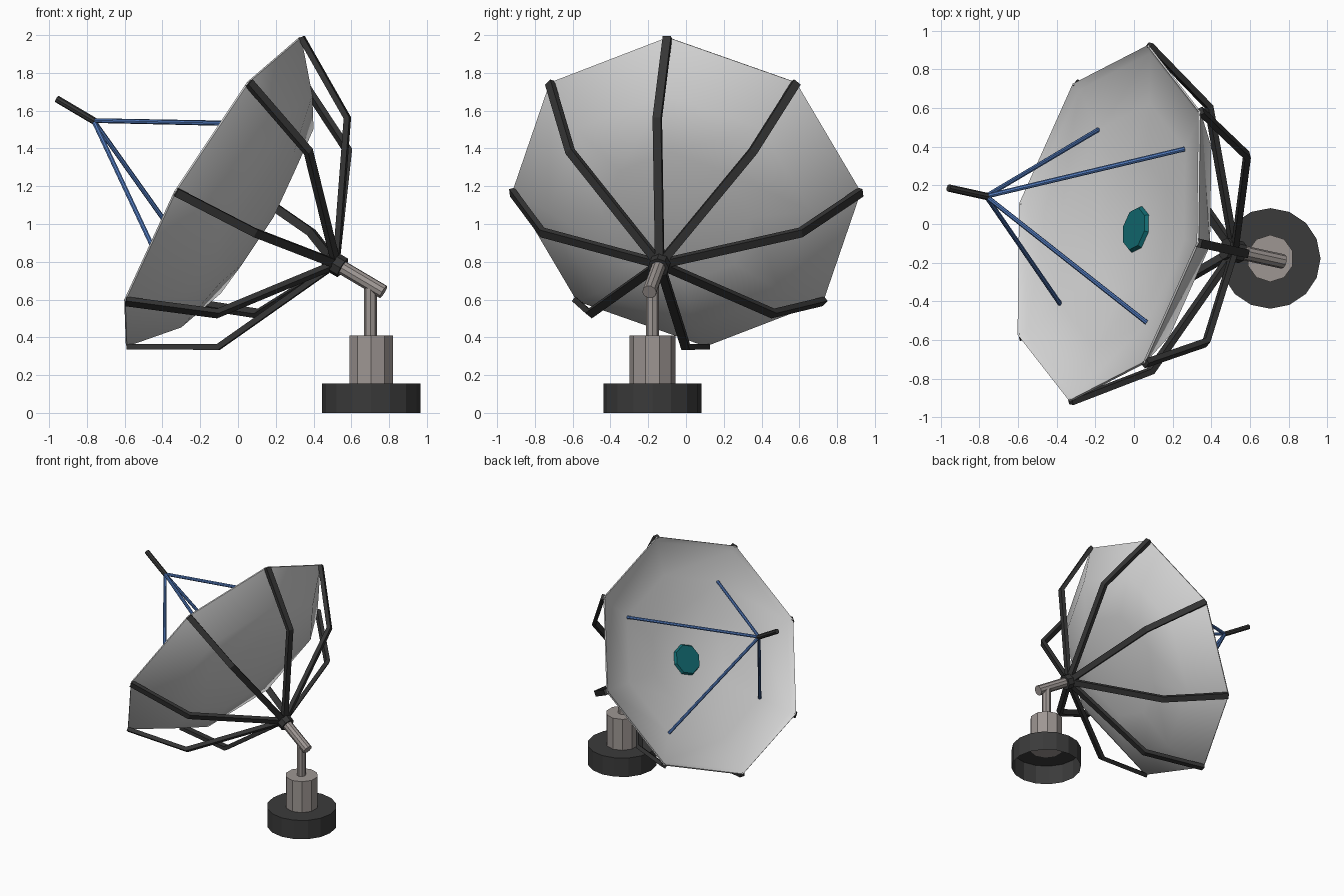
import bpy, bmesh, math
from mathutils import Matrix, Vector

if "Cube" in bpy.data.objects:
    bpy.data.objects.remove(bpy.data.objects["Cube"])


def material(name, col):
    m = bpy.data.materials.new(name)
    m.diffuse_color = (*col, 1)
    m.use_nodes = True
    m.node_tree.nodes["Principled BSDF"].inputs["Base Color"].default_value = m.diffuse_color
    return m


WHITE = material("dish light grey", (0.68, 0.68, 0.68))
DARK = material("dark grey", (0.035, 0.035, 0.035))
BASE = material("base charcoal", (0.043, 0.043, 0.043))
METAL = material("warm grey metal", (0.34, 0.305, 0.29))
BLUE = material("strut blue", (0.085, 0.2, 0.52))
TEAL = material("teal", (0.006, 0.15, 0.17))

# Dish frame: local z is the pointing axis, local x is up along the rim
AZ, EL = math.radians(12.4), math.radians(30)
D = Vector((-math.cos(EL) * math.cos(AZ), math.cos(EL) * math.sin(AZ), math.sin(EL)))
V = Vector((math.sin(AZ), math.cos(AZ), 0))
U = V.cross(D)
FRAME = Matrix.Translation((-0.135, 0.005, 1.175)) @ Matrix((U, V, D)).transposed().to_4x4()
IDENT = Matrix.Identity(4)


def finish(name, bm, mat, matrix=IDENT, recalc=True):
    if recalc:
        bmesh.ops.recalc_face_normals(bm, faces=bm.faces[:])
    me = bpy.data.meshes.new(name)
    bm.to_mesh(me)
    bm.free()
    me.materials.append(mat)
    ob = bpy.data.objects.new(name, me)
    ob.matrix_world = matrix
    bpy.context.collection.objects.link(ob)
    return ob


def rod(name, a, b, r1, r2, sides, mat, matrix=IDENT, phase=0.0):
    """Capped cylinder or frustum from a to b."""
    a, b = Vector(a), Vector(b)
    axis = b - a
    rot = Matrix.Rotation(phase, 4, 'Z')
    if axis.normalized().z < 0.9999:
        rot = axis.to_track_quat('Z', 'Y').to_matrix().to_4x4() @ rot
    bm = bmesh.new()
    bmesh.ops.create_cone(bm, cap_ends=True, segments=sides, radius1=r1, radius2=r2,
                          depth=axis.length,
                          matrix=Matrix.Translation((a + b) / 2) @ rot)
    return finish(name, bm, mat, matrix)


def lathe(name, profile, sides, mat, matrix):
    """Revolve (radius, height) points; points at radius 0 become poles."""
    bm = bmesh.new()
    rings = []
    for r, z in profile:
        n = sides if r > 0 else 1
        rings.append([bm.verts.new((r * math.cos(math.tau * i / sides),
                                    r * math.sin(math.tau * i / sides), z)) for i in range(n)])
    for p, q in zip(rings, rings[1:]):
        for i in range(sides):
            j = (i + 1) % sides
            vs = [p[i % len(p)], p[j % len(p)], q[j % len(q)], q[i % len(q)]]
            bm.faces.new(list(dict.fromkeys(vs)))
    return finish(name, bm, mat, matrix)


# Dish: deep back shell, rim lip and shallower front bowl
dish = lathe("dish", [(0, -0.31), (0.4, -0.28), (0.71, -0.215), (0.945, -0.01), (0.94, 0),
                      (0.905, -0.03), (0.65, -0.09), (0.35, -0.155), (0, -0.19)],
             8, WHITE, FRAME)
bpy.ops.object.select_all(action='DESELECT')
dish.select_set(True)
bpy.context.view_layer.objects.active = dish
bpy.ops.object.shade_smooth_by_angle(angle=math.radians(40))

# Teal plate in the middle of the bowl
rod("centre_plate", (0, 0, -0.2), (0, 0, -0.158), 0.135, 0.112, 8, TEAL, FRAME)

# Bent back ribs: rectangular bars from hub to elbow to rim
PATH = [Vector((0.03, -0.76)), Vector((0.70, -0.44)), Vector((0.945, -0.012))]
WIDTH, THICK = 0.045, 0.03
d1, d2 = (PATH[1] - PATH[0]).normalized(), (PATH[2] - PATH[1]).normalized()
mid = (d1 + d2).normalized()
tangents = [(d1, 1), (mid, 1 / mid.dot(d1)), (d2, 1)]
for k in range(8):
    bm = bmesh.new()
    loops = []
    for p, (t, s) in zip(PATH, tangents):
        n = Vector((-t.y, t.x)) * THICK / 2 * s
        loops.append([bm.verts.new((p.x + sn * n.x, sw * WIDTH / 2, p.y + sn * n.y))
                      for sn, sw in ((1, 1), (1, -1), (-1, -1), (-1, 1))])
    for p, q in zip(loops, loops[1:]):
        for i in range(4):
            j = (i + 1) % 4
            bm.faces.new((p[i], p[j], q[j], q[i]))
    bm.faces.new(loops[0])
    bm.faces.new(loops[-1])
    finish(f"back_rib_{k + 1}", bm, DARK, FRAME @ Matrix.Rotation(math.tau * k / 8, 4, 'Z'))

# Feed horn and its four struts
rod("feed", (0, 0, 0.735), (0, 0, 0.975), 0.019, 0.019, 8, DARK, FRAME)
for k in range(4):
    a = math.radians(45 + 90 * k)
    rod(f"feed_strut_{k + 1}", (0.65 * math.cos(a), 0.65 * math.sin(a), -0.088), (0, 0, 0.745),
        0.0125, 0.0125, 8, BLUE, FRAME)

# Hub and boom behind the dish
rod("hub", (0, 0, -0.815), (0, 0, -0.715), 0.057, 0.057, 8, DARK, FRAME)
rod("boom", (0, 0, -1.07), (0, 0, -0.8), 0.038, 0.038, 10, METAL, FRAME)

# Pedestal
PX, PY = 0.705, -0.178
rod("post", (PX - 0.003, PY, 0.40), (PX - 0.003, PY, 0.68), 0.034, 0.034, 8, METAL)
rod("column", (PX, PY, 0.15), (PX, PY, 0.41), 0.122, 0.122, 10, METAL)

# Base drum, open underneath
lathe("base", [(0.26, 0), (0.26, 0.155), (0, 0.155)], 16, BASE,
      Matrix.Translation((PX, PY, 0)))
